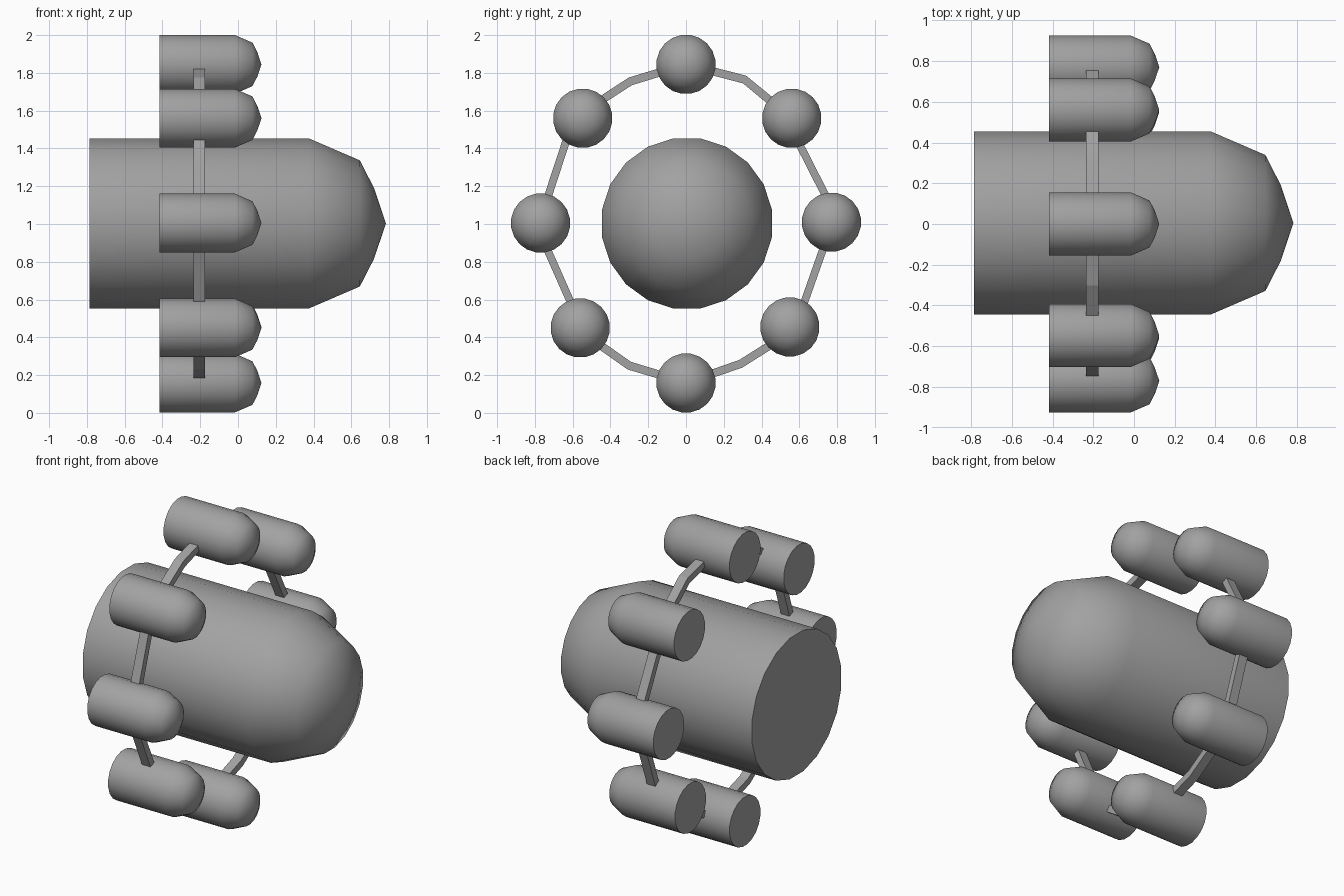
import bpy, bmesh, math
from mathutils import Vector

if "Cube" in bpy.data.objects:
    bpy.data.objects.remove(bpy.data.objects["Cube"])

grey = bpy.data.materials.new("mid_grey")
grey.diffuse_color = (0.36, 0.36, 0.36, 1)
grey.use_nodes = True
grey.node_tree.nodes["Principled BSDF"].inputs["Base Color"].default_value = grey.diffuse_color
CY, CZ = 0.005, 1.003
SIDES = 20


def finish(name, bm, angle):
    bmesh.ops.recalc_face_normals(bm, faces=bm.faces)
    me = bpy.data.meshes.new(name)
    bm.to_mesh(me)
    bm.free()
    me.materials.append(grey)
    ob = bpy.data.objects.new(name, me)
    bpy.context.collection.objects.link(ob)
    bpy.ops.object.select_all(action='DESELECT')
    ob.select_set(True)
    bpy.context.view_layer.objects.active = ob
    bpy.ops.object.shade_smooth_by_angle(angle=math.radians(angle))
    return ob


def capsule(name, centre, scale):
    """Turned body along x: flat back, faceted nose on the +x end."""
    profile = [(-0.785, 0.456), (0.375, 0.456), (0.645, 0.338), (0.72, 0.19)]
    bm = bmesh.new()
    rings = []
    for x, r in profile:
        ring = []
        for i in range(SIDES):
            a = 2 * math.pi * (i + 0.5) / SIDES
            p = Vector((x, r * math.cos(a), r * math.sin(a)))
            ring.append(bm.verts.new(p * scale + Vector(centre)))
        rings.append(ring)
    tip = bm.verts.new(Vector((0.783, 0, 0)) * scale + Vector(centre))
    bm.faces.new(rings[0])
    for i in range(SIDES):
        j = (i + 1) % SIDES
        for a, b in zip(rings, rings[1:]):
            bm.faces.new((a[i], a[j], b[j], b[i]))
        bm.faces.new((rings[-1][i], rings[-1][j], tip))
    return finish(name, bm, 45)


# central body
capsule("main_body", (0, CY, CZ), 1.0)

# eight pods standing around the body
pods = [(0, 1.845), (0.56, 1.56), (0.77, 1.01), (0.55, 0.455),
        (0, 0.158), (-0.56, 0.45), (-0.77, 1.005), (-0.547, 1.56)]
for n, (y, z) in enumerate(pods):
    capsule(f"pod_{n + 1}", (-0.146, y, z), 0.345)

# square-section ring that threads the pods together
path = [(0, 1.845), (0.31, 1.765), (0.51, 1.60), (0.79, 1.05),
        (0.575, 0.44), (0.29, 0.26), (0, 0.16), (-0.30, 0.25),
        (-0.535, 0.415), (-0.785, 0.98), (-0.595, 1.56), (-0.295, 1.755)]
bm = bmesh.new()
sections = []
for y, z in path:
    out = Vector((0, y - CY, z - CZ)).normalized() * 0.022
    mid = Vector((-0.205, y, z))
    half = Vector((0.03, 0, 0))
    sections.append([bm.verts.new(mid + o) for o in
                     (out + half, out - half, -out - half, -out + half)])
for a, b in zip(sections, sections[1:] + sections[:1]):
    for k in range(4):
        m = (k + 1) % 4
        bm.faces.new((a[k], a[m], b[m], b[k]))
finish("connecting_ring", bm, 15)
